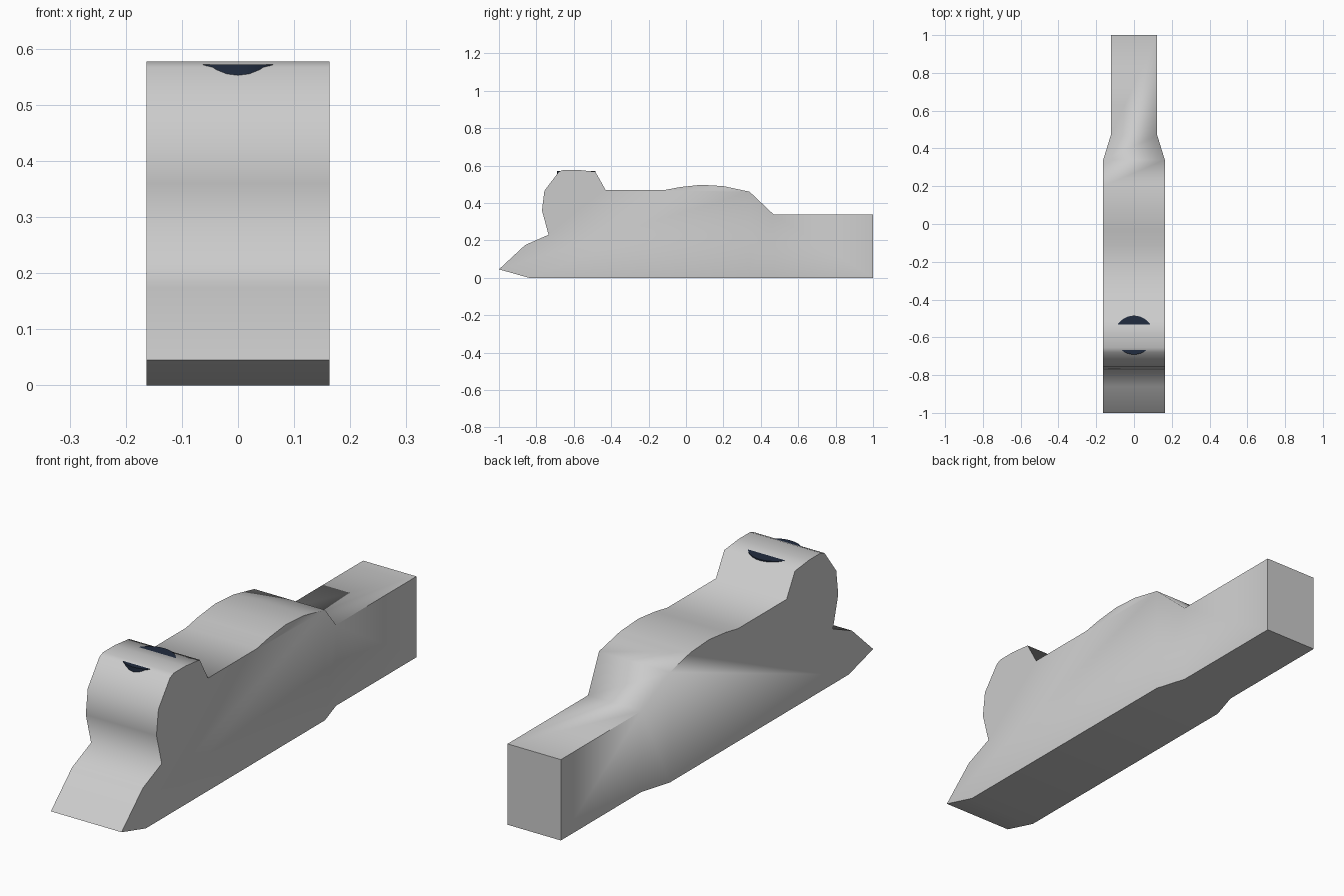
import bpy, bmesh
from math import radians

if "Cube" in bpy.data.objects:
    bpy.data.objects.remove(bpy.data.objects["Cube"])

def finish(name, bm, angle):
    bmesh.ops.recalc_face_normals(bm, faces=bm.faces)
    mesh = bpy.data.meshes.new(name)
    bm.to_mesh(mesh)
    bm.free()
    ob = bpy.data.objects.new(name, mesh)
    bpy.context.collection.objects.link(ob)
    bpy.ops.object.select_all(action='DESELECT')
    ob.select_set(True)
    bpy.context.view_layer.objects.active = ob
    bpy.ops.object.shade_smooth_by_angle(angle=radians(angle))
    return ob

# Body: side outline (y, z) from rear shoulder forward over the top
WIDE, NARROW = 0.163, 0.123
outline = [(0.34, 0), (-0.84, 0), (-1, 0.045), (-0.86, 0.175), (-0.735, 0.23),
           (-0.77, 0.36), (-0.757, 0.465), (-0.68, 0.567), (-0.655, 0.577),
           (-0.58, 0.577), (-0.485, 0.567), (-0.43, 0.47), (-0.11, 0.47),
           (-0.03, 0.485), (0.08, 0.497), (0.2, 0.49), (0.34, 0.46),
           (0.47, 0.337), (1, 0.337), (1, 0), (0.47, 0)]
bm = bmesh.new()
sides = []
for s in (-1, 1):
    v = [bm.verts.new((s * (WIDE if y < 0.4 else NARROW), y, z)) for y, z in outline]
    sides.append(v)
    bm.faces.new(v[:17])                         # main flank
    bm.faces.new((v[0], v[16], v[17], v[20]))    # taper
    bm.faces.new(v[17:])                         # narrow rear block
left, right = sides
for i in range(len(outline)):
    j = (i + 1) % len(outline)
    bm.faces.new((left[i], left[j], right[j], right[i]))
finish("body", bm, 85)

# Dark round plug sunk into the top of the head
bm = bmesh.new()
bmesh.ops.create_cone(bm, cap_ends=True, segments=32, radius1=0.103,
                      radius2=0.103, depth=0.05)
bmesh.ops.translate(bm, verts=bm.verts, vec=(0, -0.588, 0.547))
plug = finish("head_plug", bm, 30)
mat = bpy.data.materials.new("dark_blue")
mat.diffuse_color = (0.015, 0.025, 0.05, 1)
mat.use_nodes = True
mat.node_tree.nodes["Principled BSDF"].inputs["Base Color"].default_value = mat.diffuse_color
plug.data.materials.append(mat)
